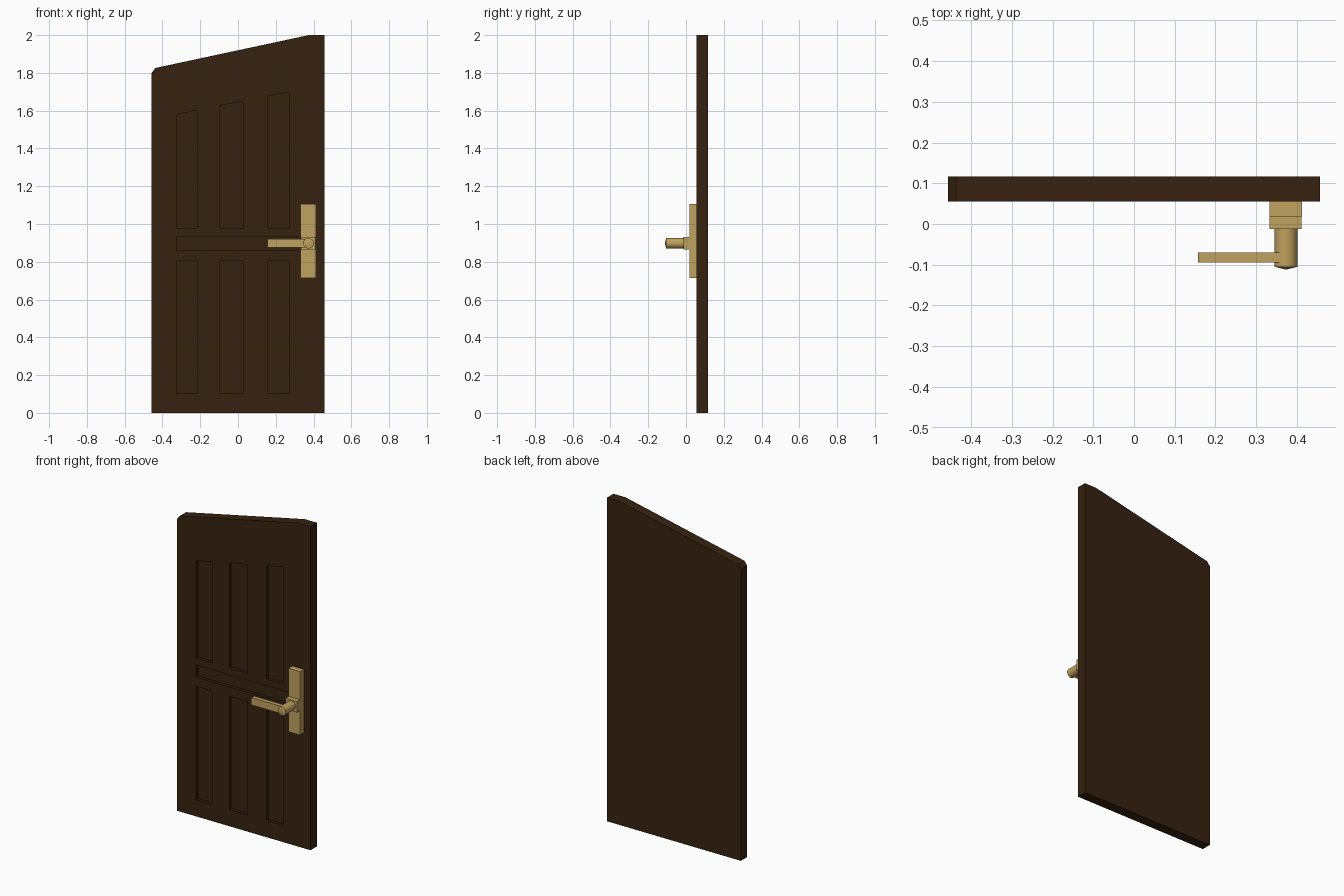
import bpy, bmesh, math

if "Cube" in bpy.data.objects:
    bpy.data.objects.remove(bpy.data.objects["Cube"])


def material(name, rgb):
    m = bpy.data.materials.new(name)
    m.diffuse_color = (*rgb, 1)
    m.use_nodes = True
    m.node_tree.nodes["Principled BSDF"].inputs["Base Color"].default_value = m.diffuse_color
    return m


BROWN = material("dark brown wood", (0.037, 0.016, 0.005))
GOLD = material("brass", (0.53, 0.36, 0.115))


def prisms(name, outlines, y0, y1, mat):
    """Extrude front-view (x, z) outlines from y0 to y1 into one object."""
    bm = bmesh.new()
    for pts in outlines:
        front = [bm.verts.new((x, y0, z)) for x, z in pts]
        back = [bm.verts.new((x, y1, z)) for x, z in pts]
        bm.faces.new(front)
        bm.faces.new(back[::-1])
        n = len(pts)
        for i in range(n):
            j = (i + 1) % n
            bm.faces.new((front[i], back[i], back[j], front[j]))
    bmesh.ops.recalc_face_normals(bm, faces=bm.faces)
    me = bpy.data.meshes.new(name)
    bm.to_mesh(me)
    bm.free()
    me.materials.append(mat)
    ob = bpy.data.objects.new(name, me)
    bpy.context.collection.objects.link(ob)
    return ob


def rect(x0, x1, z0, z1, slant=0):
    return [(x0, z0), (x1, z0), (x1, z1 + slant), (x0, z1)]


# Door slab with sloping top
FRONT, BACK = 0.055, 0.117
slab = prisms("door_slab", [[(-0.457, 0), (0.457, 0), (0.457, 2), (0.375, 2),
                             (-0.437, 1.826), (-0.457, 1.80)]], FRONT, BACK, BROWN)

# Recessed panels: three columns, upper and lower, plus the middle groove
recesses = [rect(-0.325, 0.345, 0.861, 0.935)]
for x0, x1, top in ((-0.325, -0.216, 1.579), (-0.098, 0.026, 1.627), (0.156, 0.269, 1.677)):
    recesses += [rect(x0, x1, 0.103, 0.803), rect(x0, x1, 0.977, top, 0.023)]
cutter = prisms("panel_cutter", recesses, FRONT - 0.02, FRONT + 0.018, BROWN)
cutter.hide_render = True
mod = slab.modifiers.new("panels", "BOOLEAN")
mod.operation, mod.solver, mod.object = "DIFFERENCE", "EXACT", cutter
bpy.context.view_layer.objects.active = slab
bpy.ops.object.modifier_apply(modifier=mod.name)
bpy.data.objects.remove(cutter)

# Handle back plate and raised boss
HX, HZ = 0.373, 0.898
prisms("handle_plate", [rect(0.332, 0.412, 0.713, 1.105)], 0.018, FRONT, GOLD)
prisms("handle_boss", [rect(0.333, 0.411, HZ - 0.034, HZ + 0.034)], -0.012, 0.018, GOLD)

# Round spindle with a shallow pointed cap, lathed along y
bm = bmesh.new()
rings = []
for y, r in ((0.0, 0.028), (-0.105, 0.028)):
    rings.append([bm.verts.new((HX + r * math.cos(a), y, HZ + r * math.sin(a)))
                  for a in (math.tau * i / 16 for i in range(16))])
tip = bm.verts.new((HX, -0.112, HZ))
bm.faces.new(rings[0])
for i in range(16):
    j = (i + 1) % 16
    bm.faces.new((rings[0][i], rings[0][j], rings[1][j], rings[1][i]))
    bm.faces.new((rings[1][i], rings[1][j], tip))
bmesh.ops.recalc_face_normals(bm, faces=bm.faces)
me = bpy.data.meshes.new("handle_spindle")
bm.to_mesh(me)
bm.free()
me.materials.append(GOLD)
spindle = bpy.data.objects.new("handle_spindle", me)
bpy.context.collection.objects.link(spindle)
bpy.context.view_layer.objects.active = spindle
spindle.select_set(True)
bpy.ops.object.shade_smooth_by_angle(angle=math.radians(30))

# Lever with slightly clipped end
prisms("handle_lever", [[(0.157, HZ - 0.020), (0.162, HZ - 0.023), (HX, HZ - 0.023),
                         (HX, HZ + 0.023), (0.162, HZ + 0.023), (0.157, HZ + 0.020)]],
       -0.095, -0.07, GOLD)
